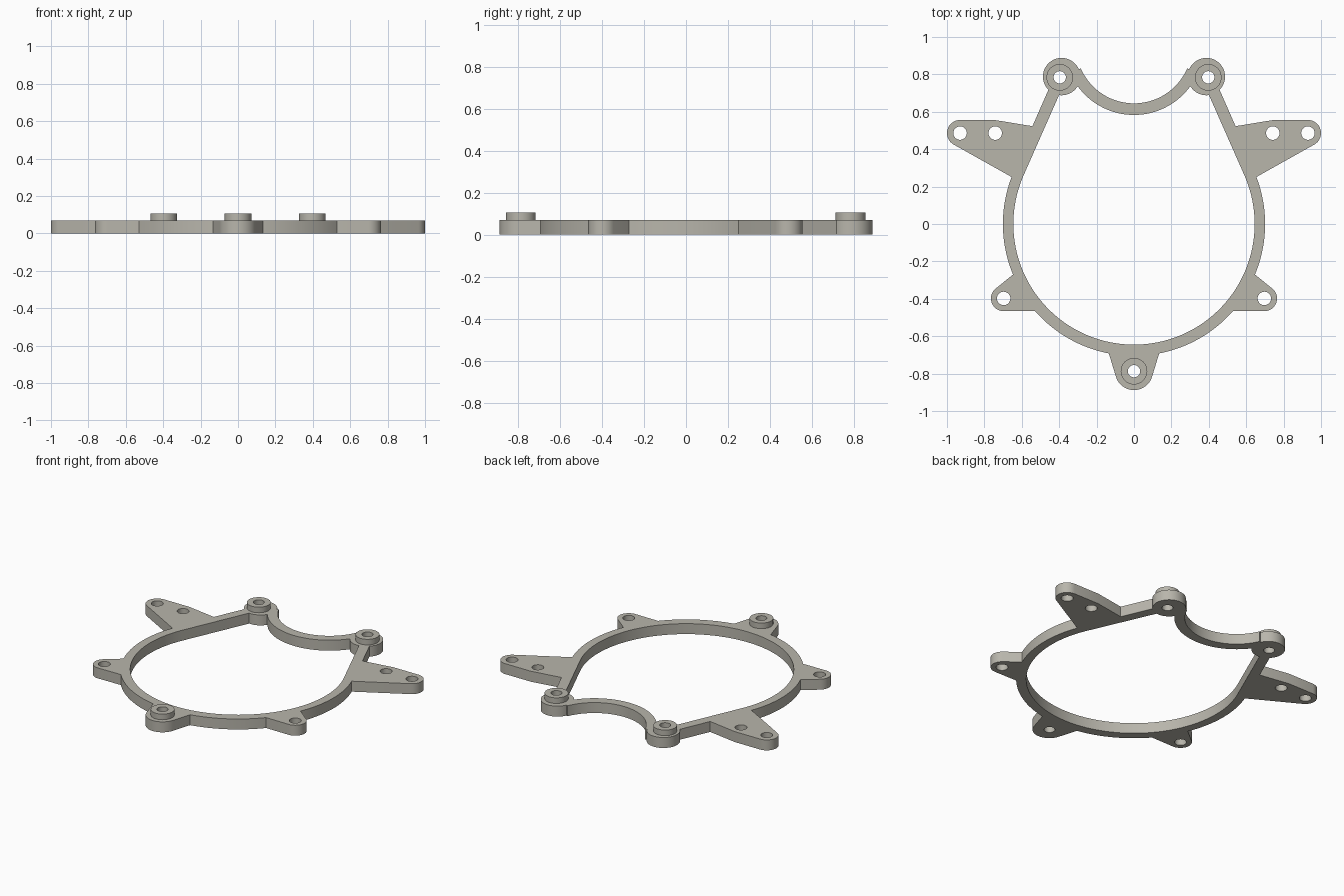
import bpy, bmesh
from math import cos, sin, radians

if "Cube" in bpy.data.objects:
    bpy.data.objects.remove(bpy.data.objects["Cube"])

PLATE_H, BOSS_H = 0.069, 0.106
metal = bpy.data.materials.new("warm grey metal")
metal.diffuse_color = (0.48, 0.465, 0.41, 1)
metal.use_nodes = True
metal.node_tree.nodes["Principled BSDF"].inputs["Base Color"].default_value = metal.diffuse_color


def arc(cx, cy, r, a0, a1, n=16):
    """Points along an arc, angles in degrees."""
    angles = [radians(a0 + (a1 - a0) * i / n) for i in range(n + 1)]
    return [(cx + r * cos(a), cy + r * sin(a)) for a in angles]


def circle(cx, cy, r, n=40):
    return arc(cx, cy, r, 0, 360, n)[:-1]


def mirrored(half):
    """Close a right-hand half outline across x = 0."""
    return half + [(-x, y) for x, y in reversed(half) if abs(x) > 1e-4]


def slab(name, loops, height):
    """Extrude filled outlines (inner loops become holes) up from z = 0."""
    cu = bpy.data.curves.new(name, 'CURVE')
    cu.dimensions, cu.fill_mode, cu.extrude = '2D', 'BOTH', height / 2
    for pts in loops:
        s = cu.splines.new('POLY')
        s.points.add(len(pts) - 1)
        for p, (x, y) in zip(s.points, pts):
            p.co = (x, y, 0, 1)
        s.use_cyclic_u = True
    ob = bpy.data.objects.new(name, cu)
    bpy.context.collection.objects.link(ob)
    bpy.ops.object.select_all(action='DESELECT')
    ob.select_set(True)
    bpy.context.view_layer.objects.active = ob
    bpy.ops.object.convert(target='MESH')
    ob = bpy.context.view_layer.objects.active
    bm = bmesh.new()
    bm.from_mesh(ob.data)
    bmesh.ops.remove_doubles(bm, verts=bm.verts, dist=1e-5)
    bmesh.ops.translate(bm, verts=bm.verts, vec=(0, 0, height / 2))
    bmesh.ops.recalc_face_normals(bm, faces=bm.faces)
    bm.to_mesh(ob.data)
    bm.free()
    ob.data.materials.clear()
    ob.data.materials.append(metal)
    bpy.ops.object.shade_smooth_by_angle(angle=radians(25))
    return ob


# Outer outline, right half, from the bottom lug up to the top arch
outer = (arc(0, -0.787, 0.101, -90, -16)             # bottom lug
         + arc(0, 0, 0.705, -79, -41.2)              # ring
         + arc(0.697, -0.398, 0.068, -90, 50)        # lower side lug
         + arc(0, 0, 0.701, -22.7, 21, 24)           # ring
         + arc(0.93, 0.486, 0.07, -60.5, 90)         # wing tip
         + [(0.745, 0.556), (0.543, 0.523)]          # wing top edge
         + arc(0.387, 0.788, 0.1, -45, 157, 28)      # upper lug
         + arc(0, 0.955, 0.31, -23.5, -90, 20))      # arch

# Inner opening, right half
inner = (arc(0, 0, 0.645, -90, 23.5, 48)
         + arc(0.387, 0.788, 0.1, -82, -148, 8)
         + arc(0, 0.955, 0.372, -36.5, -90, 20))

bosses = [(0, -0.787), (0.397, 0.784), (-0.397, 0.784)]
side_holes = [(s * x, y) for s in (1, -1)
              for x, y in ((0.697, -0.398), (0.93, 0.486), (0.742, 0.486))]

loops = [mirrored(outer), mirrored(inner)]
loops += [circle(x, y, 0.036) for x, y in side_holes]
loops += [circle(x, y, 0.033) for x, y in bosses]
slab("bracket_plate", loops, PLATE_H)

# Raised collars around the three mounting holes
for name, (x, y) in zip(("boss_bottom", "boss_right", "boss_left"), bosses):
    boss = slab(name, [circle(x, y, 0.071), circle(x, y, 0.033)], BOSS_H - PLATE_H)
    boss.location.z = PLATE_H
